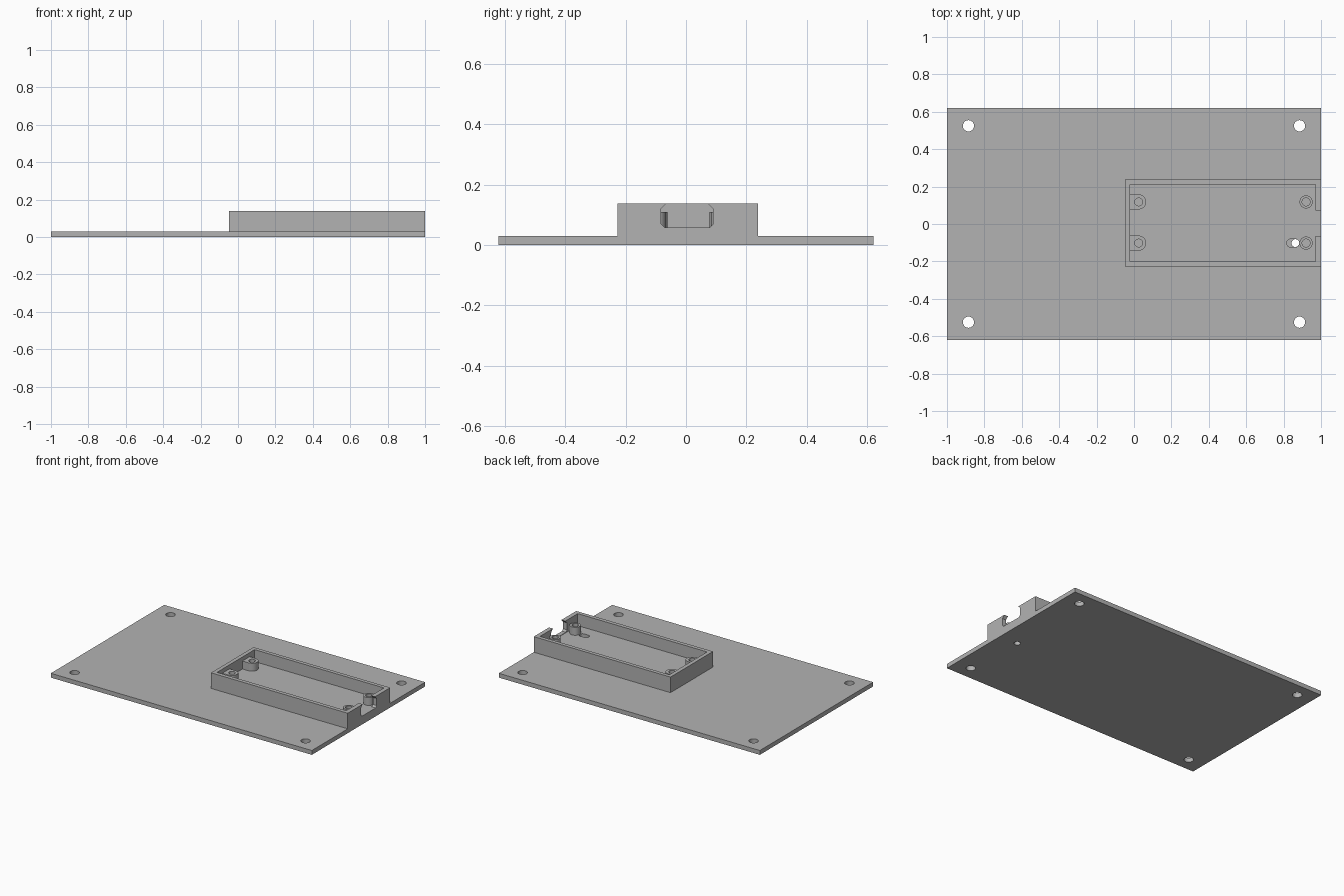
import bpy, bmesh, math

cube = bpy.data.objects.get("Cube")
if cube:
    bpy.data.objects.remove(cube, do_unlink=True)

grey = bpy.data.materials.new("plain grey")
grey.use_nodes = True
grey.diffuse_color = (0.45, 0.45, 0.45, 1)
grey.node_tree.nodes["Principled BSDF"].inputs["Base Color"].default_value = grey.diffuse_color

PLATE_TOP, FLOOR, RIM, POST_TOP = 0.03, 0.055, 0.138, 0.11


def prism(name, points, low, high, axis="z"):
    """Extrude an outline along z, or a (y, z) outline along x."""
    bm = bmesh.new()
    place = (lambda a, b: (a, b, low)) if axis == "z" else (lambda a, b: (low, a, b))
    shift = (0, 0, high - low) if axis == "z" else (high - low, 0, 0)
    face = bm.faces.new([bm.verts.new(place(a, b)) for a, b in points])
    top = bmesh.ops.extrude_face_region(bm, geom=[face])["geom"]
    moved = [v for v in top if isinstance(v, bmesh.types.BMVert)]
    bmesh.ops.translate(bm, vec=shift, verts=moved)
    bmesh.ops.recalc_face_normals(bm, faces=bm.faces)
    mesh = bpy.data.meshes.new(name)
    bm.to_mesh(mesh)
    bm.free()
    mesh.materials.append(grey)
    obj = bpy.data.objects.new(name, mesh)
    bpy.context.collection.objects.link(obj)
    return obj


def rect(x0, x1, y0, y1):
    return [(x0, y0), (x1, y0), (x1, y1), (x0, y1)]


def arc(x, y, r, start=0, sweep=360, n=40):
    count = n if sweep == 360 else n + 1
    angles = [math.radians(start + sweep * i / n) for i in range(count)]
    return [(x + r * math.cos(a), y + r * math.sin(a)) for a in angles]


def combine(target, tool, operation="DIFFERENCE"):
    """Apply a boolean and discard the tool."""
    mod = target.modifiers.new("cut", "BOOLEAN")
    mod.operation, mod.solver, mod.object = operation, "EXACT", tool
    bpy.context.view_layer.update()
    graph = bpy.context.evaluated_depsgraph_get()
    mesh = bpy.data.meshes.new_from_object(target.evaluated_get(graph))
    target.modifiers.clear()
    target.data = mesh
    bpy.data.objects.remove(tool, do_unlink=True)


# Base plate fused with the raised tray
base = prism("base_plate_with_tray", rect(-1, 1, -0.62, 0.62), 0, PLATE_TOP)
combine(base, prism("tray", rect(-0.048, 1, -0.227, 0.238), 0.01, RIM), "UNION")
combine(base, prism("pocket", rect(-0.021, 0.97, -0.2, 0.212), FLOOR, 0.2))

# Chamfered connector opening in the end wall
opening = [(-0.071, 0.058), (0.078, 0.058), (0.09, 0.07), (0.09, 0.119),
           (0.068, 0.141), (-0.061, 0.141), (-0.083, 0.119), (-0.083, 0.07)]
combine(base, prism("opening", opening, 0.95, 1.05, "x"))

# Corner bolt holes
for x in (-0.885, 0.885):
    for y in (-0.525, 0.525):
        combine(base, prism("bolt_hole", arc(x, y, 0.03), -0.1, 0.1))

# Slot in the tray floor with a round hole through the plate
slot = arc(0.863, -0.102, 0.021, -90, 180) + arc(0.837, -0.102, 0.021, 90, 180)
combine(base, prism("slot", slot, PLATE_TOP, 0.1))
combine(base, prism("through_hole", arc(0.863, -0.102, 0.0208), -0.1, 0.1))
parts = [base]

# Screw posts: round at the open end, joined to the wall at the closed end
for side, y in (("right", -0.102), ("left", 0.118)):
    joined = [(-0.03, y - 0.04)] + arc(0.025, y, 0.04, -90, 180) + [(-0.03, y + 0.04)]
    for name, outline, x in (("wall_post", joined, 0.025),
                             ("round_post", arc(0.92, y, 0.035), 0.92)):
        post = prism(f"{side}_{name}", outline, FLOOR - 0.005, POST_TOP)
        combine(post, prism("screw_hole", arc(x, y, 0.021), FLOOR, 0.2))
        parts.append(post)

# Smooth round walls, keep crisp edges
bpy.ops.object.select_all(action="DESELECT")
for part in parts:
    part.select_set(True)
bpy.context.view_layer.objects.active = base
bpy.ops.object.shade_smooth_by_angle(angle=math.radians(30))
